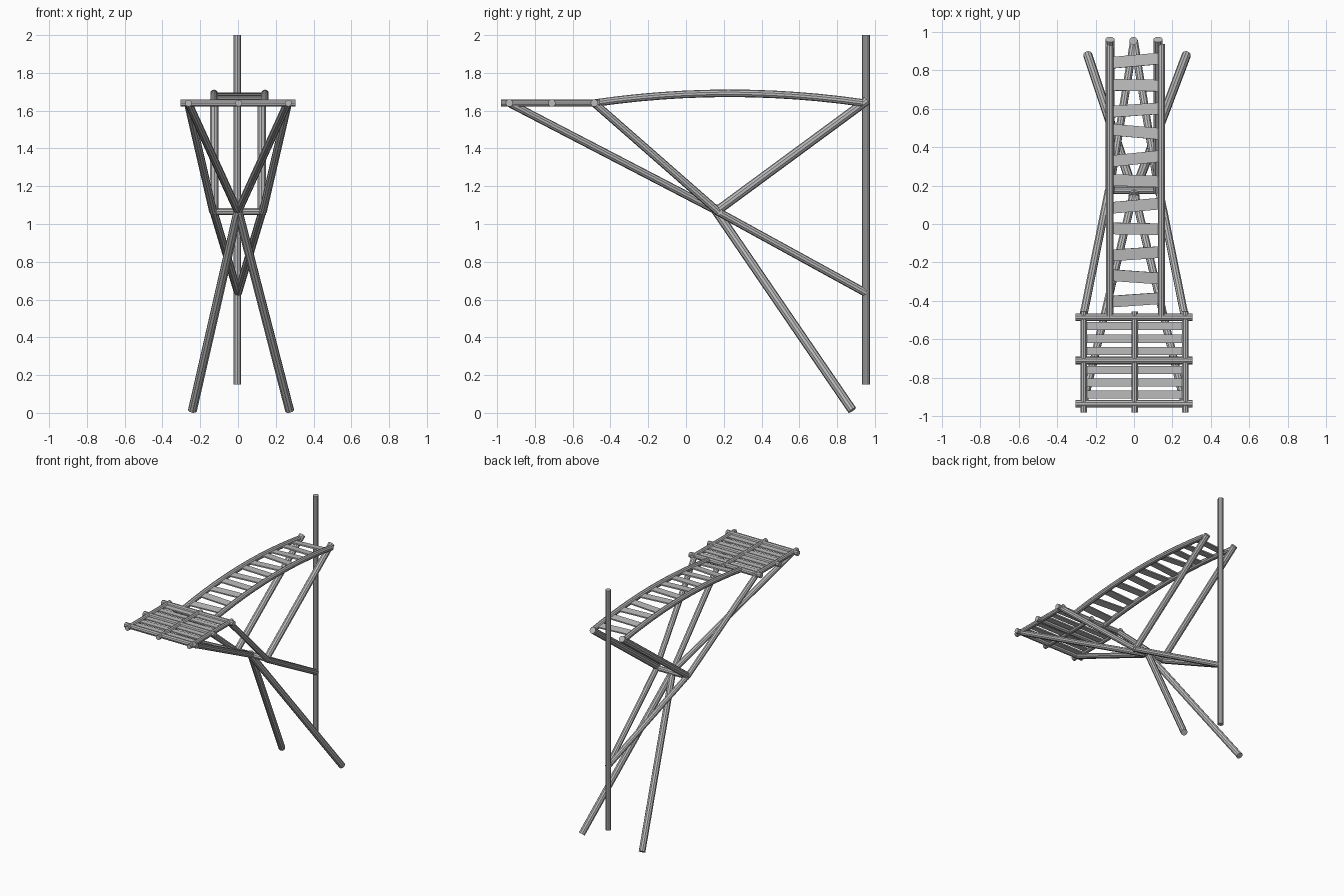
import bpy, math
from mathutils import Vector

if "Cube" in bpy.data.objects:
    bpy.data.objects.remove(bpy.data.objects["Cube"])

mat = bpy.data.materials.new("plain grey")
mat.diffuse_color = (0.5, 0.5, 0.5, 1)
mat.use_nodes = True
mat.node_tree.nodes["Principled BSDF"].inputs["Base Color"].default_value = mat.diffuse_color


def pole(name, pts, r=0.021, sides=10):
    """Round log swept along a list of points, with flat capped ends."""
    pts = [Vector(p) for p in pts]
    verts, faces = [], []
    n = len(pts)
    for i, p in enumerate(pts):
        d = (pts[min(i + 1, n - 1)] - pts[max(i - 1, 0)]).normalized()
        ref = Vector((1, 0, 0)) if abs(d.x) < 0.8 else Vector((0, 0, 1))
        u = ref.cross(d).normalized()
        v = d.cross(u)
        for k in range(sides):
            a = 2 * math.pi * k / sides
            verts.append(p + r * (math.cos(a) * u + math.sin(a) * v))
    for i in range(n - 1):
        for k in range(sides):
            a, b = i * sides + k, i * sides + (k + 1) % sides
            faces.append((a, b, b + sides, a + sides))
    faces.append(tuple(reversed(range(sides))))
    faces.append(tuple(range((n - 1) * sides, n * sides)))
    me = bpy.data.meshes.new(name)
    me.from_pydata(verts, [], faces)
    me.materials.append(mat)
    ob = bpy.data.objects.new(name, me)
    bpy.context.collection.objects.link(ob)
    return ob


def plank(name, loc, size, rot=(0, 0, 0)):
    bpy.ops.mesh.primitive_cube_add(size=1, location=loc, rotation=rot)
    ob = bpy.context.object
    ob.name = name
    ob.scale = size
    ob.data.materials.append(mat)


def arch(y):
    """Height of the bridge rails along y."""
    t = (y - 0.23) / 0.715
    return 1.64 + 0.052 * (1 - t * t)


# Upright post
pole("post", [(-0.003, 0.953, 0.15), (-0.003, 0.953, 2.0)])

# Platform frame
for y in (-0.935, -0.71, -0.485):
    pole("platform_cross_log", [(-0.305, y, 1.64), (0.305, y, 1.64)], 0.02)
for x in (-0.262, 0.003, 0.267):
    pole("platform_long_log", [(x, -0.98, 1.64), (x, -0.455, 1.64)], 0.018)

# Platform slats
for y in (-0.53, -0.597, -0.66, -0.76, -0.825, -0.888):
    plank("platform_slat", (0.002, y, 1.64), (0.495, 0.042, 0.01))

# Arched bridge rails
for x in (-0.127, 0.143):
    ys = [-0.485 + 1.42 * i / 12 for i in range(13)]
    pole("bridge_rail", [(x, y, arch(y)) for y in ys], 0.02)

# Bridge treads, laid slightly askew
ys = (0.85, 0.722, 0.593, 0.48, 0.34, 0.225, 0.095, -0.025, -0.155, -0.275, -0.395)
tilts = (5, -1, 4, -5, 6, -2, 5, -1, 4, -4, 4)
for y, a in zip(ys, tilts):
    slope = math.atan(-2 * 0.052 * (y - 0.23) / 0.715 ** 2)
    plank("bridge_tread", (0.008, y, arch(y)), (0.25, 0.06, 0.01),
          (slope, 0, math.radians(a)))

# Cross bar under the bridge
pole("cross_bar", [(-0.143, 0.175, 1.066), (0.147, 0.175, 1.066)], 0.02)

# Braces, struts and legs on both sides
for s in (-1, 1):
    pole("front_brace", [(s * 0.263, -0.935, 1.64), (0, 0.17, 1.066)])
    pole("side_brace", [(s * 0.265, -0.485, 1.64), (s * 0.132, 0.17, 1.066)])
    pole("post_brace", [(s * 0.13, 0.16, 1.07), (0, 0.953, 0.635)])
    pole("bridge_strut", [(s * 0.125, 0.165, 1.07), (s * 0.125, 0.96, 1.655)], 0.024)
    pole("leg", [(-s * 0.005, 0.145, 1.09), (s * 0.257 + 0.016, 0.88, 0.014)], 0.024)
